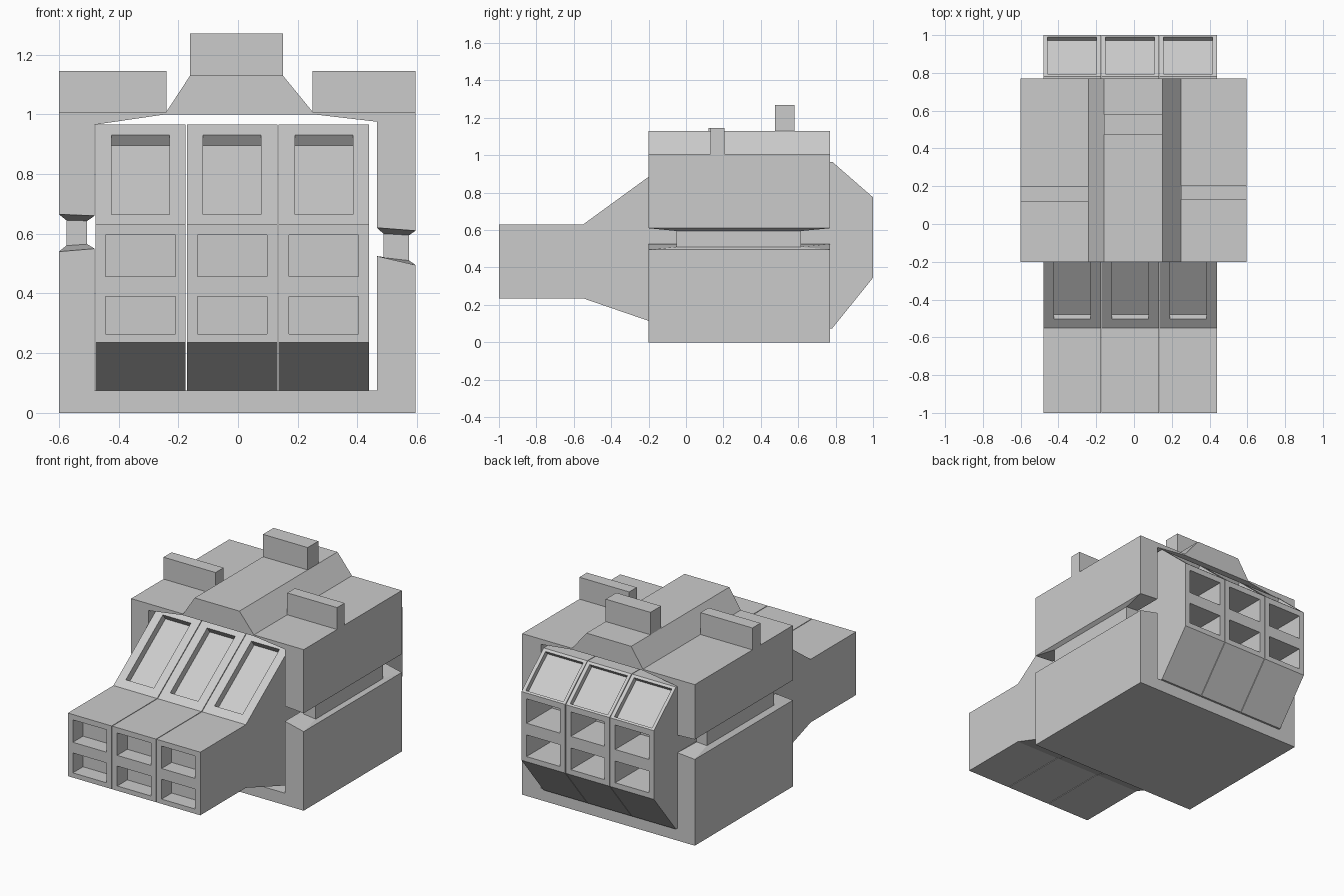
import bpy, bmesh
from mathutils import Vector

if "Cube" in bpy.data.objects:
    bpy.data.objects.remove(bpy.data.objects["Cube"])


def finish(name, bm):
    bmesh.ops.remove_doubles(bm, verts=bm.verts, dist=0.0004)
    bmesh.ops.recalc_face_normals(bm, faces=bm.faces)
    me = bpy.data.meshes.new(name)
    bm.to_mesh(me)
    bm.free()
    ob = bpy.data.objects.new(name, me)
    bpy.context.collection.objects.link(ob)
    return ob


def face(bm, pts):
    return bm.faces.new([bm.verts.new(p) for p in pts])


def prism(bm, profile, a, b, place, skip=()):
    """Extrude a 2D profile from a to b; skip leaves chosen side faces open."""
    for t in (a, b):
        face(bm, [place(p, t) for p in profile])
    n = len(profile)
    for i in range(n):
        if i not in skip:
            p, q = profile[i], profile[(i + 1) % n]
            face(bm, [place(p, a), place(q, a), place(q, b), place(p, b)])


def along_y(p, t):
    return Vector((p[0], t, p[1]))


def along_x(p, t):
    return Vector((t, p[0], p[1]))


def panel(bm, p, q, x0, x1, us, vs, depth, inside):
    """Rectangular panel whose odd grid cells are sunk as pockets."""
    o, u, v = along_x(p, x0), Vector((x1 - x0, 0, 0)), along_x(q, 0) - along_x(p, 0)
    n = u.cross(v).normalized()
    if n.dot(inside - o) < 0:
        n.negate()
    us, vs = [0, *us, 1], [0, *vs, 1]
    for i in range(len(us) - 1):
        for j in range(len(vs) - 1):
            c = [o + u * us[a] + v * vs[b] for a, b in
                 ((i, j), (i + 1, j), (i + 1, j + 1), (i, j + 1))]
            if i % 2 and j % 2:
                d = [k + n * depth for k in c]
                face(bm, d)
                for k in range(4):
                    m = (k + 1) % 4
                    face(bm, [c[k], c[m], d[m], d[k]])
            else:
                face(bm, c)


def neck(bm, rows):
    """Narrow waist joining the lower and upper housing walls."""
    rings = []
    for (xa, za), (xb, zb), y0, y1 in rows:
        rings.append([(xa, y0, za), (xb, y0, zb), (xb, y1, zb), (xa, y1, za)])
    for r, s in zip(rings, rings[1:]):
        for k in range(4):
            m = (k + 1) % 4
            face(bm, [r[k], r[m], s[m], s[k]])


# Housing: lower tray, arched upper cover, and the two waists between them
Y0, Y1, N0, N1 = -0.20, 0.77, -0.05, 0.615
tray = [(-.6, 0), (-.6, .54), (-.48, .55), (-.48, .075),
        (.465, .075), (.465, .525), (.595, .495), (.595, 0)]
cover = [(-.6, .665), (-.6, 1.008), (-.24, 1.008), (-.16, 1.13), (.15, 1.13),
         (.25, 1.008), (.595, 1.008), (.595, .61), (.465, .62), (.465, .975),
         (.25, 1.0), (-.24, 1.0), (-.48, .965), (-.48, .66)]
bm = bmesh.new()
prism(bm, tray, Y0, Y1, along_y, skip=(1, 5))
prism(bm, cover, Y0, Y1, along_y, skip=(7, 13))
neck(bm, [((-.6, .54), (-.48, .55), Y0, Y1), ((-.575, .56), (-.505, .565), N0, N1),
          ((-.575, .645), (-.505, .643), N0, N1), ((-.6, .665), (-.48, .66), Y0, Y1)])
neck(bm, [((.595, .495), (.465, .525), Y0, Y1), ((.573, .51), (.487, .52), N0, N1),
          ((.573, .595), (.487, .6), N0, N1), ((.595, .61), (.465, .62), Y0, Y1)])
finish("housing", bm)

# Upright tabs on top of the housing
for name, x0, x1, y0, y1, z0, z1 in (
        ("left_tab", -.6, -.24, .12, .20, 1.008, 1.145),
        ("right_tab", .25, .595, .13, .205, 1.008, 1.145),
        ("rear_tab", -.16, .15, .475, .58, 1.13, 1.27)):
    bm = bmesh.new()
    prism(bm, [(x0, z0), (x1, z0), (x1, z1), (x0, z1)], y0, y1, along_y, skip=(0,))
    finish(name, bm)

# Three plug modules, each with pockets on the ends and on the upper slopes
side = [(-1, .235), (-1, .63), (-.55, .63), (-.09, .965), (.782, .965),
        (1, .775), (1, .345), (.782, .075), (-.085, .075), (-.55, .235)]
centre_x = Vector((0, .2, .45))
for i in range(3):
    x0 = -.478 + i * .307
    x1 = x0 + .303
    bm = bmesh.new()
    prism(bm, side, x0, x1, along_x, skip=(0, 2, 4, 5))
    ends = [.075, .39, .56, .915]
    panel(bm, side[0], side[1], x0, x1, [.115, .885], ends, .10, centre_x)
    panel(bm, side[2], side[3], x0, x1, [.18, .82], [.10, .895], .043, centre_x)
    panel(bm, side[4], side[5], x0, x1, [.065, .925], [.06, .955], .03, centre_x)
    panel(bm, side[6], side[5], x0, x1, [.115, .885], ends, .25, centre_x)
    finish(f"plug_module_{i + 1}", bm)
